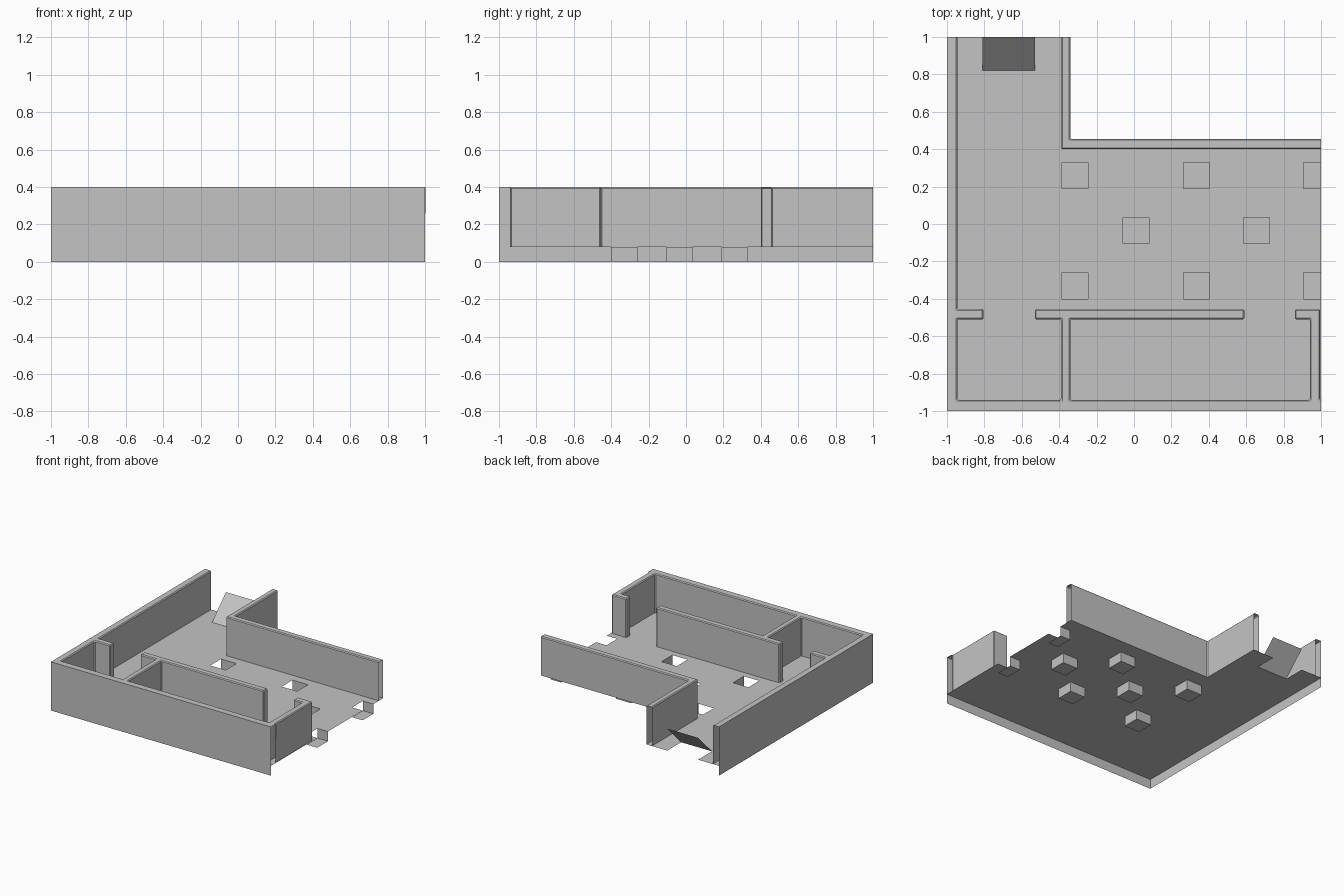
import bpy, bmesh

cube = bpy.data.objects.get("Cube")
if cube:
    bpy.data.objects.remove(cube, do_unlink=True)

GREY = bpy.data.materials.new("plain_grey")
GREY.use_nodes = True
colour = (0.55, 0.55, 0.55, 1)
GREY.diffuse_color = colour
GREY.node_tree.nodes["Principled BSDF"].inputs["Base Color"].default_value = colour

FLOOR, TOP = 0.08, 0.4


def finish(name, bm):
    mesh = bpy.data.meshes.new(name)
    bm.to_mesh(mesh)
    bm.free()
    mesh.materials.append(GREY)
    obj = bpy.data.objects.new(name, mesh)
    bpy.context.collection.objects.link(obj)
    return obj


def face(bm, *points):
    return bm.faces.new([bm.verts.new(p) for p in points])


def on_border(edge):
    """True when the whole edge lies on one outer side of the square plan."""
    a, b = (v.co for v in edge.verts)
    return any(abs(a[i] - s) < 1e-4 and abs(b[i] - s) < 1e-4
               for i in (0, 1) for s in (-1, 1))


def open_end(f):
    return any(all(v.co[i] > 0.9999 for v in f.verts) for i in (0, 1))


def hollow_wall(name, outline):
    """Extrude a plan outline, open below and where it meets the cut sides."""
    bm = bmesh.new()
    base = face(bm, *[(x, y, FLOOR) for x, y in outline])
    up = bmesh.ops.extrude_face_region(bm, geom=[base])["geom"]
    bmesh.ops.translate(bm, vec=(0, 0, TOP - FLOOR),
                        verts=[g for g in up if isinstance(g, bmesh.types.BMVert)])
    bmesh.ops.recalc_face_normals(bm, faces=bm.faces[:])
    # slim chamfer on the free top and corner edges
    edges = [e for e in bm.edges if not on_border(e)
             and max(v.co.z for v in e.verts) > TOP - 0.01]
    bmesh.ops.bevel(bm, geom=edges, offset=0.007, segments=1, affect='EDGES')
    gone = [f for f in bm.faces if open_end(f)
            or all(v.co.z < FLOOR + 1e-4 for v in f.verts)]
    bmesh.ops.delete(bm, geom=gone, context='FACES')
    return finish(name, bm)


# Room walls: outer sides, partition and doorway stubs
hollow_wall("room_walls", [
    (-1, 1), (-1, -1), (1, -1), (1, -.94), (.995, -.94), (.995, -.455),
    (.86, -.455), (.86, -.51), (.94, -.51), (.94, -.94), (-.34, -.94),
    (-.34, -.51), (.59, -.51), (.59, -.455), (-.53, -.455), (-.53, -.51),
    (-.39, -.51), (-.39, -.94), (-.945, -.94), (-.945, -.51), (-.805, -.51),
    (-.805, -.455), (-.945, -.455), (-.945, 1)])
hollow_wall("corner_wall", [
    (1, .4), (1, .455), (-.34, .455), (-.34, 1), (-.39, 1), (-.39, .4)])

# Skirts carrying the outer sides down to the ground
bm = bmesh.new()
face(bm, (-1, -1, 0), (1, -1, 0), (1, -1, FLOOR), (-1, -1, FLOOR))
face(bm, (-1, 1, 0), (-1, -1, 0), (-1, -1, FLOOR), (-1, 1, FLOOR))
finish("outer_skirts", bm)

# Floor with square pits and a ramp opening
HALF = 0.07
centres = [(x, y) for y in (.26, -.33) for x in (-.315, .335, .975)]
centres += [(.01, -.035), (.655, -.035)]
pits = [(x - HALF, min(x + HALF, 1), y - HALF, y + HALF) for x, y in centres]
ramp = (-.81, -.53, .82, 1)
holes = pits + [ramp]
xs = sorted({-1, -.34, 1} | {v for h in holes for v in h[:2]})
ys = sorted({-1, .455, 1} | {v for h in holes for v in h[2:]})

bm = bmesh.new()
for x0, x1 in zip(xs, xs[1:]):
    for y0, y1 in zip(ys, ys[1:]):
        cx, cy = (x0 + x1) / 2, (y0 + y1) / 2
        outside = cx > -.34 and cy > .455
        if outside or any(a < cx < b and c < cy < d for a, b, c, d in holes):
            continue
        face(bm, (x0, y0, FLOOR), (x1, y0, FLOOR), (x1, y1, FLOOR), (x0, y1, FLOOR))
bmesh.ops.remove_doubles(bm, verts=bm.verts[:], dist=1e-5)
bmesh.ops.dissolve_limit(bm, angle_limit=0.01, verts=bm.verts[:], edges=bm.edges[:])
finish("floor", bm)

# Pit linings: a bottom plate and two sides each
bm = bmesh.new()
for a, b, c, d in pits:
    face(bm, (a, c, 0), (b, c, 0), (b, d, 0), (a, d, 0))
    face(bm, (a, d, 0), (b, d, 0), (b, d, FLOOR), (a, d, FLOOR))
    if b < 1:
        face(bm, (b, d, 0), (b, c, 0), (b, c, FLOOR), (b, d, FLOOR))
finish("pit_linings", bm)

# Sloping ramp rising to the back
bm = bmesh.new()
a, b, c, d = ramp
face(bm, (a, c, FLOOR), (b, c, FLOOR), (b, d, .26), (a, d, .26))
finish("ramp", bm)
